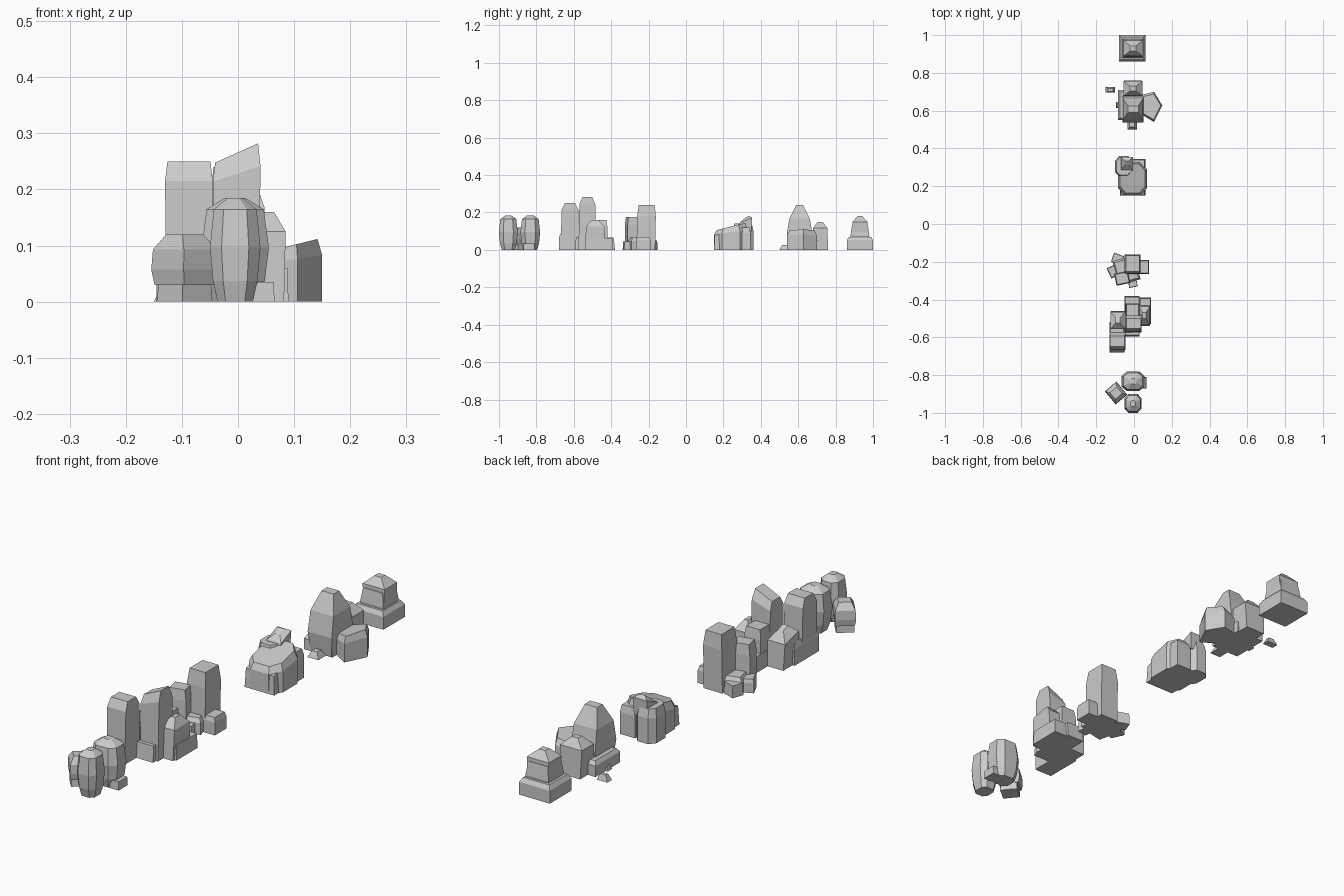
import bpy
import bmesh
from math import radians
from mathutils import Matrix, Vector

old = bpy.data.objects.get("Cube")
if old:
    bpy.data.objects.remove(old, do_unlink=True)

stone = bpy.data.materials.new("grey stone")
stone.use_nodes = True
stone.diffuse_color = (0.6, 0.6, 0.6, 1)
stone.node_tree.nodes["Principled BSDF"].inputs["Base Color"].default_value = stone.diffuse_color

# Outlines inside a unit square, from plain to faceted
SQUARE = [(-.5, -.5), (.5, -.5), (.5, .5), (-.5, .5)]
CUT = [(-.27, -.5), (.27, -.5), (.5, -.27), (.5, .27), (.27, .5), (-.27, .5), (-.5, .27), (-.5, -.27)]
PENTAGON = [(-.5, -.25), (.1, -.5), (.5, .05), (.1, .5), (-.5, .4)]

# Silhouettes: height fraction, width fraction across x, width fraction across y
SHAPES = {
    "block": [(0, 1, 1), (.75, 1, 1), (1, .85, .85)],
    "slab": [(0, 1, 1), (1, .94, .94)],
    "pillar": [(0, .95, 1), (.86, 1, .9), (1, .9, .55)],
    "pointed": [(0, .9, 1), (.78, 1, .9), (1, .3, .3)],
    "barrel": [(0, .7, .7), (.2, .88, .9), (.52, 1, 1), (.89, .85, .85), (1, .3, .3)],
    "boulder": [(0, .9, .9), (.3, 1, 1), (.7, .95, .95), (1, .6, .5)],
    "fin": [(0, .85, .8), (.35, 1, .95), (.7, .95, .75), (1, .5, .25)],
    "pebble": [(0, 1, 1), (1, .5, .5)],
}


def rock(name, shape, x, y, height, base=0, outline=SQUARE, turn=0, tilt=(0, 0), lean=(0, 0)):
    """Stack rings into a faceted stone; x and y are its extents, tilt slopes its top."""
    bm = bmesh.new()
    middle = Vector((sum(x) / 2, sum(y) / 2, base))
    spin = Matrix.Rotation(radians(turn), 3, "Z")
    rings = []
    for level, wide, deep in SHAPES[shape]:
        ring = []
        for px, py in outline:
            p = Vector((px * wide * (x[1] - x[0]), py * deep * (y[1] - y[0]), 0))
            p.z = level * (height - base) + level * level * (p.x * tilt[0] + p.y * tilt[1])
            p.x += lean[0] * level
            p.y += lean[1] * level
            ring.append(bm.verts.new(spin @ p + middle))
        rings.append(ring)
    bm.faces.new(rings[0][::-1])
    bm.faces.new(rings[-1])
    for low, high in zip(rings, rings[1:]):
        for i in range(len(low)):
            j = (i + 1) % len(low)
            bm.faces.new((low[i], low[j], high[j], high[i]))
    bmesh.ops.recalc_face_normals(bm, faces=bm.faces)
    mesh = bpy.data.meshes.new(name)
    bm.to_mesh(mesh)
    bm.free()
    mesh.materials.append(stone)
    obj = bpy.data.objects.new(name, mesh)
    bpy.context.collection.objects.link(obj)


# Front cluster: rounded stones
rock("front_barrel_stone", "barrel", (-.05, .04), (-1, -.9), .185, outline=CUT)
rock("rear_barrel_stone", "barrel", (-.065, .055), (-.885, -.78), .185, outline=CUT)
rock("turned_stone", "boulder", (-.135, -.055), (-.94, -.85), .12, base=.03, turn=40)
rock("turned_stone_foot", "slab", (-.13, -.06), (-.93, -.86), .04, turn=40)
rock("low_front_stone", "slab", (.025, .065), (-.87, -.81), .035)

# Second cluster: two tall pillars on slabs
rock("left_tall_pillar", "pillar", (-.13, -.045), (-.67, -.57), .25)
rock("left_slab", "block", (-.13, -.05), (-.68, -.52), .09)
rock("left_rear_stone", "pointed", (-.125, -.045), (-.56, -.46), .15, tilt=(0, -.4))
rock("middle_tall_pillar", "pillar", (-.045, .04), (-.575, -.48), .265, tilt=(.45, 0))
rock("middle_slab", "slab", (-.05, .03), (-.595, -.38), .065)
rock("middle_rear_stone", "block", (-.045, .03), (-.5, -.42), .16)
rock("right_pointed_stone", "pointed", (.025, .085), (-.54, -.43), .16)
rock("right_slab", "slab", (.03, .09), (-.53, -.39), .06)

# Third cluster: one tall pillar ringed by stones
rock("third_tall_pillar", "block", (-.05, .035), (-.265, -.165), .24, lean=(0, .005))
rock("third_short_pillar", "block", (-.1, -.025), (-.32, -.255), .175, turn=12)
rock("third_base", "block", (-.1, .02), (-.31, -.18), .065, turn=15)
rock("third_right_stone", "block", (.02, .08), (-.265, -.19), .07)
rock("third_left_stone", "block", (-.135, -.08), (-.28, -.22), .055, turn=25)
rock("third_front_stone", "slab", (-.03, .015), (-.335, -.28), .045, turn=10)
rock("third_rear_stone", "slab", (-.115, -.06), (-.21, -.16), .05, turn=-20)

# Fourth cluster: a broad boulder with a small peak behind
rock("broad_boulder", "block", (-.085, .07), (.15, .33), .125, outline=CUT, tilt=(0, .25))
rock("broad_boulder_front", "slab", (-.075, .06), (.15, .24), .09, tilt=(0, .3))
rock("peak_column", "block", (-.1, -.01), (.25, .36), .14, outline=CUT)
rock("small_peak", "pointed", (-.07, -.005), (.275, .35), .175, base=.1, tilt=(0, .7), lean=(0, .01))
rock("side_column", "block", (-.01, .06), (.26, .345), .12)

# Fifth cluster: a tall fin, slabs and a side boulder
rock("tall_fin", "fin", (-.06, .05), (.535, .68), .24)
rock("fin_slab", "block", (-.085, .045), (.55, .71), .06)
rock("rear_column", "pointed", (-.055, .045), (.675, .76), .15)
rock("side_boulder", "block", (.04, .15), (.54, .7), .1, outline=PENTAGON, tilt=(.25, 0))
rock("front_pebble", "pebble", (-.035, .015), (.5, .55), .025)
rock("left_pebble", "pebble", (-.15, -.1), (.695, .725), .025)
rock("tiny_pebble", "pebble", (-.095, -.075), (.615, .645), .02)

# Rear cluster: a stone seated on a square slab
rock("rear_slab", "block", (-.08, .06), (.86, 1), .07)
rock("rear_stone", "barrel", (-.06, .045), (.88, .98), .15, outline=SQUARE)
rock("rear_stone_body", "pointed", (-.055, .045), (.885, .975), .18, base=.04)
